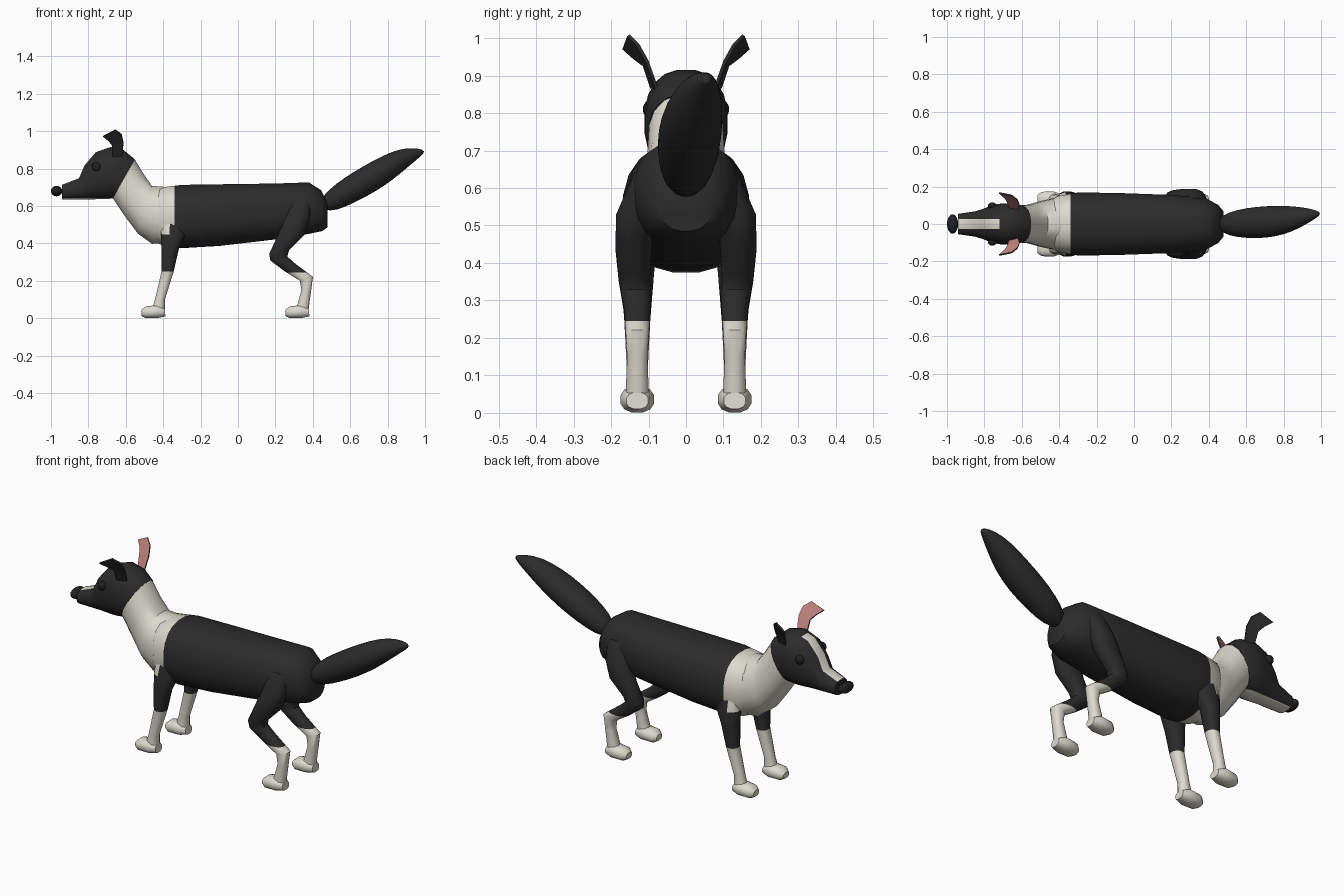
import bpy, bmesh, math
from mathutils import Vector

cube = bpy.data.objects.get("Cube")
if cube:
    bpy.data.objects.remove(cube)


def material(name, color):
    m = bpy.data.materials.new(name)
    m.use_nodes = True
    m.diffuse_color = (*color, 1)
    m.node_tree.nodes["Principled BSDF"].inputs["Base Color"].default_value = (*color, 1)
    return m


BLACK = material("black fur", (0.025, 0.025, 0.025))
CREAM = material("cream fur", (0.72, 0.70, 0.62))
PINK = material("inner ear pink", (0.56, 0.24, 0.22))
DARK = material("nose and eye black", (0.015, 0.015, 0.016))


def finish(bm, name, mats, rule=None, cuts=(), angle=45, smooth=0):
    """Cut colour borders, assign colours by rule and make the object."""
    for co, no in cuts:
        geom = bm.verts[:] + bm.edges[:] + bm.faces[:]
        bmesh.ops.bisect_plane(bm, geom=geom, plane_co=co, plane_no=no, dist=1e-5)
    bmesh.ops.recalc_face_normals(bm, faces=bm.faces[:])
    bm.normal_update()
    if rule:
        for f in bm.faces:
            f.material_index = rule(f.calc_center_median(), f.normal)
    mesh = bpy.data.meshes.new(name)
    bm.to_mesh(mesh)
    bm.free()
    for m in mats:
        mesh.materials.append(m)
    ob = bpy.data.objects.new(name, mesh)
    bpy.context.collection.objects.link(ob)
    if smooth:
        ob.modifiers.new("round", "SUBSURF").levels = smooth
        ob.modifiers["round"].render_levels = smooth
    bpy.ops.object.select_all(action="DESELECT")
    ob.select_set(True)
    bpy.context.view_layer.objects.active = ob
    bpy.ops.object.shade_smooth_by_angle(angle=math.radians(angle))
    return ob


def loft(sections, sides=16, power=1.0, side=1):
    """Skin rings; each ring is (x1, z1, x2, z2, half width, centre y)."""
    bm = bmesh.new()
    rings = []
    for x1, z1, x2, z2, w, y in sections:
        a, b = Vector((x1, 0, z1)), Vector((x2, 0, z2))
        mid, half = (a + b) / 2, (a - b) / 2
        ring = []
        for i in range(sides):
            t = math.tau * (i + 0.5) / sides
            c, s = (math.copysign(abs(v) ** power, v) for v in (math.cos(t), math.sin(t)))
            ring.append(bm.verts.new(mid + half * c + Vector((0, side * y + w * s, 0))))
        rings.append(ring)
    for r, q in zip(rings, rings[1:]):
        for i in range(sides):
            j = (i + 1) % sides
            bm.faces.new((r[i], r[j], q[j], q[i]))
    bm.faces.new(rings[0])
    bm.faces.new(rings[-1])
    return bm


def ball(name, center, radii, mat):
    bm = bmesh.new()
    bmesh.ops.create_uvsphere(bm, u_segments=16, v_segments=10, radius=1)
    for v in bm.verts:
        v.co = Vector(center) + Vector([a * b for a, b in zip(v.co, radii)])
    finish(bm, name, [mat])


# Torso with cream shoulders
torso = loft([
    (.478, .62, .478, .485, .07, 0), (.445, .685, .45, .465, .105, 0),
    (.38, .728, .38, .45, .14, 0), (.2, .722, .2, .42, .157, 0),
    (-.1, .718, -.1, .385, .168, 0), (-.3, .715, -.3, .373, .17, 0),
    (-.42, .70, -.40, .385, .15, 0), (-.46, .66, -.48, .43, .10, 0)], 20, .85)
finish(torso, "torso", [BLACK, CREAM], lambda c, n: int(c.x < -.34),
       [((-.34, 0, 0), (1, 0, 0))])

# Neck and chest
neck = loft([
    (-.55, .85, -.67, .64, .10, 0), (-.505, .775, -.61, .55, .105, 0),
    (-.46, .71, -.535, .45, .123, 0), (-.39, .705, -.46, .395, .14, 0),
    (-.35, .69, -.40, .40, .14, 0)], 16, .92)
finish(neck, "neck", [CREAM])

# Head with cream blaze and cream jaw underside
head = loft([
    (-.55, .85, -.67, .64, .10, 0), (-.61, .90, -.69, .637, .11, 0),
    (-.68, .917, -.72, .635, .112, 0), (-.76, .89, -.76, .635, .10, 0),
    (-.82, .82, -.80, .635, .08, 0), (-.85, .75, -.85, .635, .068, 0),
    (-.94, .715, -.94, .635, .055, 0)], 20, .85)


def head_color(c, n):
    blaze = abs(c.y) < .028 and c.x < -.72 and n.z > .2
    return int(blaze or c.z < .644 and n.z < -.2)


finish(head, "head", [BLACK, CREAM], head_color,
       [((0, .028, 0), (0, 1, 0)), ((0, -.028, 0), (0, 1, 0)),
        ((-.72, 0, 0), (1, 0, 0)), ((0, 0, .644), (0, 0, 1))])

ball("nose", (-.97, 0, .68), (.03, .052, .028), DARK)

# Tail
tail = loft([
    (.44, .635, .46, .575, .03, 0), (.485, .69, .525, .572, .065, 0),
    (.57, .755, .63, .62, .083, .005), (.67, .815, .735, .675, .088, .01),
    (.77, .87, .83, .74, .08, .02), (.87, .91, .90, .80, .058, .035),
    (.95, .912, .965, .855, .03, .05), (.993, .90, .998, .885, .008, .055)])
finish(tail, "tail", [BLACK], smooth=1)


def ear(name, side):
    """Thin curved leaf: pink on the inner face, black outside."""
    back = [(-.62, .075, .87), (-.612, .10, .94), (-.622, .125, .985), (-.655, .15, 1.01)]
    front = [(-.67, .088, .87), (-.675, .108, .93), (-.69, .135, .95), (-.722, .163, .975)]
    bm = bmesh.new()
    layers = []
    for dy, dz in ((0, 0), (.007, -.005)):
        layers.append([[bm.verts.new((x, side * (y + dy), z + dz)) for x, y, z in edge]
                       for edge in (back, front)])
    (a, b), (c, d) = layers
    inner = []
    for i in range(len(a) - 1):
        inner.append(bm.faces.new((a[i], a[i + 1], b[i + 1], b[i])))
        bm.faces.new((c[i], d[i], d[i + 1], c[i + 1]))
        bm.faces.new((a[i], c[i], c[i + 1], a[i + 1]))
        bm.faces.new((b[i], b[i + 1], d[i + 1], d[i]))
    bm.faces.new((a[0], b[0], d[0], c[0]))
    bm.faces.new((a[-1], c[-1], d[-1], b[-1]))
    for f in inner:
        f.material_index = 1
    finish(bm, name, [BLACK, PINK])


def paw(name, side, dx):
    rows = [(-.517, .045, -.517, .012, .025, .13), (-.495, .064, -.495, 0, .043, .13),
            (-.43, .072, -.43, 0, .046, .13), (-.392, .055, -.388, .01, .03, .13)]
    rows = [(a + dx, b, c + dx, d, w, y) for a, b, c, d, w, y in rows]
    finish(loft(rows, 12, .85, side), name, [CREAM])


FRONT_LEG = [
    (-.40, .55, -.29, .55, .035, .11), (-.415, .45, -.28, .44, .048, .125),
    (-.41, .37, -.315, .37, .046, .13), (-.41, .25, -.343, .25, .036, .13),
    (-.445, .10, -.39, .10, .028, .13), (-.46, .05, -.39, .045, .032, .13)]
HIND_LEG = [
    (.27, .64, .40, .64, .05, .09), (.24, .51, .385, .54, .053, .135),
    (.205, .43, .36, .45, .05, .14), (.165, .345, .275, .365, .043, .138),
    (.172, .308, .265, .33, .042, .133), (.25, .25, .31, .29, .036, .13),
    (.33, .20, .402, .222, .032, .13), (.338, .15, .392, .15, .028, .13),
    (.31, .05, .378, .045, .032, .13)]

# Paired parts
for label, side in (("left", -1), ("right", 1)):
    finish(loft(FRONT_LEG, 12, .9, side), label + "_front_leg", [BLACK, CREAM],
           lambda c, n: int(c.z < .25 or (c.z > .44 and c.x < -.35)),
           [((0, 0, .25), (0, 0, 1))], 50)
    finish(loft(HIND_LEG, 12, .9, side), label + "_hind_leg", [BLACK, CREAM],
           lambda c, n: int(c.z < .245), [((0, 0, .245), (0, 0, 1))], 50)
    paw(label + "_front_paw", side, 0)
    paw(label + "_hind_paw", side, .77)
    ear(label + "_ear", side)
    ball(label + "_eye", (-.757, side * .097, .81), (.024, .018, .024), DARK)
